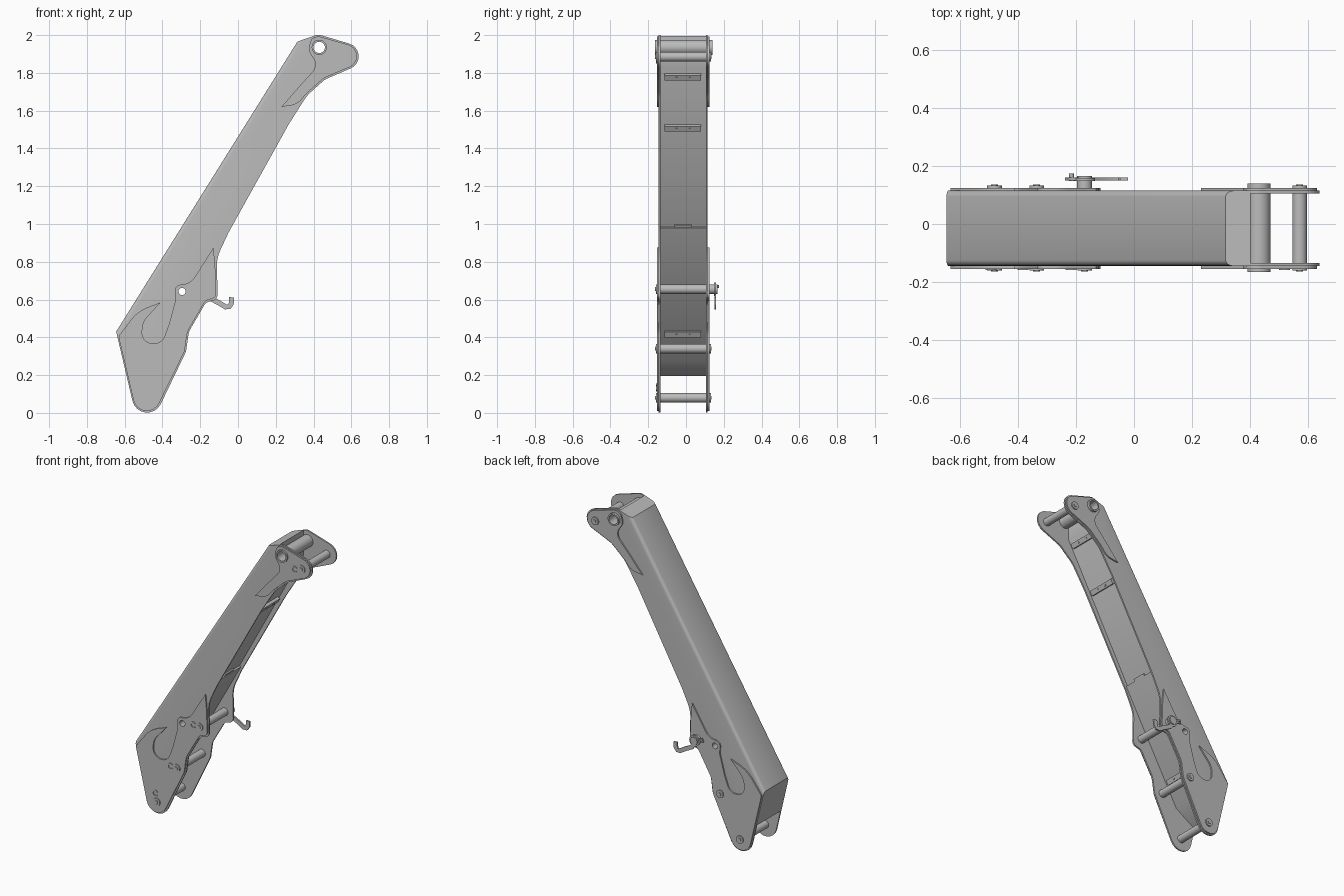
import bpy, bmesh, math
from mathutils import Vector, Matrix

if "Cube" in bpy.data.objects:
    bpy.data.objects.remove(bpy.data.objects["Cube"])

grey = bpy.data.materials.new("steel grey")
grey.use_nodes = True
grey.diffuse_color = (0.5, 0.5, 0.5, 1)
grey.node_tree.nodes["Principled BSDF"].inputs["Base Color"].default_value = (0.5, 0.5, 0.5, 1)

FRONT, BACK = -0.145, 0.115      # outer faces of the boom
MID = (FRONT + BACK) / 2
parts = []


def finish(name, bm, keep=True):
    bmesh.ops.recalc_face_normals(bm, faces=bm.faces)
    mesh = bpy.data.meshes.new(name)
    bm.to_mesh(mesh)
    bm.free()
    mesh.materials.append(grey)
    obj = bpy.data.objects.new(name, mesh)
    bpy.context.collection.objects.link(obj)
    if keep:
        parts.append(obj)
    return obj


def rounded(points, steps=8):
    """Closed outline of (x, z, radius) corners turned into filleted points."""
    out = []
    for i, (x, z, r) in enumerate(points):
        p = Vector((x, z))
        a = Vector(points[i - 1][:2]) - p
        b = Vector(points[(i + 1) % len(points)][:2]) - p
        half = a.angle(b) / 2
        if r == 0 or half > 1.56:
            out.append(p)
            continue
        cut = min(r / math.tan(half), 0.48 * a.length, 0.48 * b.length)
        if i in lug_corners(points):
            cut = r / math.tan(half)
        r = cut * math.tan(half)
        a.normalize()
        b.normalize()
        centre = p + (a + b).normalized() * (r / math.sin(half))
        s, e = p + a * cut - centre, p + b * cut - centre
        turn = s.angle_signed(e)
        for k in range(steps + 1):
            t = -turn * k / steps
            out.append(centre + Matrix.Rotation(t, 2) @ s)
    return out


def lug_corners(points):
    """Far corners of the end lugs keep their full radius."""
    xs, zs = [p[0] for p in points], [p[1] for p in points]
    return {xs.index(max(xs)), zs.index(min(zs))}


def prism_mesh(outline, y0, y1):
    bm = bmesh.new()
    face = bm.faces.new([bm.verts.new((p[0], y0, p[1])) for p in outline])
    new = bmesh.ops.extrude_face_region(bm, geom=[face])["geom"]
    verts = [v for v in new if isinstance(v, bmesh.types.BMVert)]
    bmesh.ops.translate(bm, verts=verts, vec=(0, y1 - y0, 0))
    return bm


def prism(name, outline, y0, y1, keep=True):
    return finish(name, prism_mesh(outline, y0, y1), keep)


def circle(x, z, r, n=32):
    return [(x + r * math.cos(2 * math.pi * k / n), z + r * math.sin(2 * math.pi * k / n)) for k in range(n)]


def ribbon(path, width):
    """Flat band outline following an open path."""
    pts = [Vector(p) for p in path]
    left, right = [], []
    for i, p in enumerate(pts):
        d = (pts[min(i + 1, len(pts) - 1)] - pts[max(i - 1, 0)]).normalized()
        n = Vector((-d.y, d.x)) * width / 2
        left.append(p + n)
        right.append(p - n)
    return left + right[::-1]


def cut(obj, cutters):
    for c in cutters:
        c.hide_render = True
        mod = obj.modifiers.new("cut", "BOOLEAN")
        mod.operation, mod.solver, mod.object = "DIFFERENCE", "EXACT", c
    bpy.context.view_layer.update()
    graph = bpy.context.evaluated_depsgraph_get()
    mesh = bpy.data.meshes.new_from_object(obj.evaluated_get(graph))
    obj.modifiers.clear()
    obj.data = mesh


# Boom body: full side outline, softened along the long upper edges
HEEL, CREST = (-0.645, 0.43), (0.315, 1.966)
outline = rounded([
    (*HEEL, 0), (*CREST, 0), (0.425, 2.004, 0.05), (0.774, 1.90, 0.07),
    (0.46, 1.765, 0.1), (0.365, 1.68, 0.2), (0.27, 1.53, 0.3),
    (-0.05, 0.955, 0.2), (-0.113, 0.82, 0.2), (-0.107, 0.60, 0.035),
    (-0.17, 0.585, 0.04), (-0.26, 0.43, 0.1), (-0.275, 0.325, 0.05),
    (-0.507, -0.157, 0.08)])
bm = prism_mesh(outline, FRONT, BACK)


def on_ridge(v):
    return any((Vector((v.co.x, v.co.z)) - Vector(p)).length < 1e-4 for p in (HEEL, CREST))


ridge = [e for e in bm.edges if all(on_ridge(v) for v in e.verts)
         and abs(e.verts[0].co.z - e.verts[1].co.z) > 0.5]
bmesh.ops.bevel(bm, geom=ridge, offset=0.02, segments=3, profile=0.5, affect="EDGES")
body = finish("boom_body", bm)


# Recess between the side walls, following the sloping floor
def floor_x(z, lift=0.0):
    return -0.079 + 0.556 * (z - 0.955) + lift


recess = prism("recess_cutter", [
    (0.40, 2.2), (0.40, 1.83), (floor_x(0.985), 0.985), (floor_x(0.985, 0.01), 0.98),
    (floor_x(0.28, 0.01), 0.28), (-0.58, 0.195), (-0.8, 0.195), (-0.8, -0.2),
    (0.9, -0.2), (0.9, 2.2)], FRONT + 0.01, BACK - 0.01, keep=False)
EYE, SIGHT = (0.43, 1.935), (-0.296, 0.643)
eye_hole = prism("eye_cutter", circle(*EYE, 0.038), -0.4, 0.4, keep=False)
sight_hole = prism("sight_cutter", circle(*SIGHT, 0.019), -0.4, 0.4, keep=False)
cut(body, [recess, eye_hole, sight_hole])

# Reinforcing plates on both sides
upper = rounded([
    (0.23, 1.62, 0), (0.33, 1.735, 0.3), (0.425, 1.84, 0.06), (0.37, 1.92, 0.05),
    (0.39, 1.985, 0.04), (0.428, 1.994, 0.04), (0.755, 1.90, 0.063),
    (0.455, 1.773, 0.1), (0.36, 1.688, 0.2), (0.315, 1.633, 0.1)])
lower = rounded([
    (-0.41, 0.585, 0), (-0.505, 0.48, 0.1), (-0.51, 0.375, 0.07), (-0.405, 0.36, 0.07),
    (-0.365, 0.47, 0.2), (-0.33, 0.60, 0.05), (-0.335, 0.675, 0.03), (-0.25, 0.685, 0.1),
    (-0.13, 0.875, 0), (-0.121, 0.78, 0.1), (-0.115, 0.61, 0.03), (-0.172, 0.595, 0.03),
    (-0.268, 0.43, 0.1), (-0.283, 0.325, 0.05), (-0.507, -0.13, 0.072),
    (-0.633, 0.405, 0.02), (-0.53, 0.54, 0.2)])
for side, y0, y1 in (("right", FRONT - 0.009, FRONT), ("left", BACK, BACK + 0.009)):
    cut(prism(side + "_upper_plate", upper, y0, y1), [eye_hole])
    cut(prism(side + "_lower_plate", lower, y0, y1), [sight_hole])
for c in (recess, eye_hole, sight_hole):
    bpy.data.objects.remove(c)

# Hollow pivot tube at the top
bm = bmesh.new()
rings = []
for y, r in ((-0.165, 0.04), (0.14, 0.04), (0.14, 0.03), (-0.165, 0.03)):
    rings.append([bm.verts.new((x, y, z)) for x, z in circle(*EYE, r)])
for i, a in enumerate(rings):
    b = rings[(i + 1) % 4]
    for k in range(len(a)):
        j = (k + 1) % len(a)
        bm.faces.new((a[k], a[j], b[j], b[k]))
finish("pivot_tube", bm)

# Cross pins with bolt heads and keeper rings beside them
pins = {"tip": (0.57, 1.885, -0.05, -0.015), "hook": (-0.17, 0.655, -0.045, 0),
        "middle": (-0.335, 0.34, -0.045, 0), "foot": (-0.48, 0.08, -0.01, 0.055)}
for name, (x, z, dx, dz) in pins.items():
    prism(name + "_pin", circle(x, z, 0.025), -0.16, 0.132)
    prism(name + "_bolt", circle(x, z, 0.012, 6), -0.164, 0.136)
    arc = [(x + dx + 0.017 * math.cos(a), z + dz + 0.017 * math.sin(a))
           for a in (0.6 + 5 * k / 16 for k in range(17))]
    prism(name + "_keeper", ribbon(arc, 0.007), -0.159, -0.153)

# Hook lever on the left side
prism("hook_post", circle(-0.17, 0.655, 0.026), 0.12, 0.166)
prism("hook_collar", circle(-0.17, 0.655, 0.036), 0.148, 0.158)
prism("hook_nub", circle(-0.215, 0.668, 0.008, 12), 0.148, 0.174)
prism("hook_lever", ribbon([(-0.232, 0.672), (-0.185, 0.655), (-0.15, 0.608), (-0.10, 0.582),
                            (-0.065, 0.561), (-0.047, 0.561), (-0.036, 0.577), (-0.034, 0.612)], 0.027), 0.15, 0.16)


# Floor brackets with studs, and the lap joint tab
def floor_block(name, z, along, out, y0, y1, lift=0.0):
    d = Vector((0.486, 0.874))
    n = Vector((0.874, -0.486))
    p = Vector((floor_x(z, lift), z))
    prism(name, [p - d * along - n * 0.005, p + d * along - n * 0.005,
                 p + d * along + n * out, p - d * along + n * out], y0, y1)


for label, z, lift in (("top", 1.78, 0), ("upper", 1.51, 0), ("lower", 0.42, 0.01)):
    floor_block(label + "_bracket", z, 0.016, 0.014, -0.115, 0.08, lift)
    for tag, y in (("a", MID - 0.035), ("b", MID + 0.035)):
        floor_block(label + "_stud_" + tag, z, 0.005, 0.018, y - 0.005, y + 0.005, lift)
floor_block("lap_tab", 0.985, 0.015, 0.008, MID - 0.045, MID + 0.045)

# Smooth round parts while keeping edges crisp
bpy.ops.object.select_all(action="DESELECT")
for obj in parts:
    obj.select_set(True)
bpy.context.view_layer.objects.active = body
bpy.ops.object.shade_smooth_by_angle(angle=math.radians(30))
